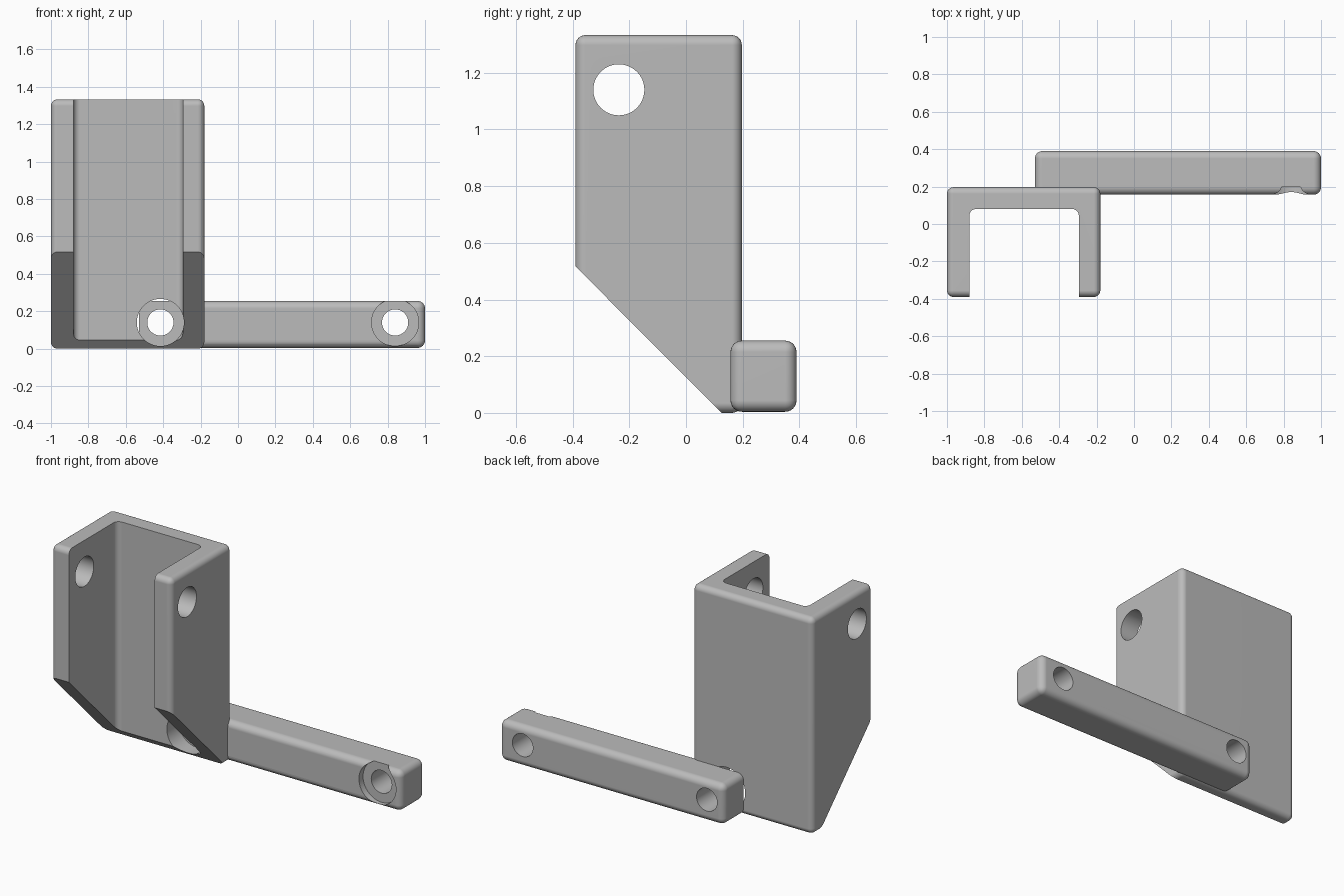
import bpy, bmesh
from math import radians
from mathutils import Matrix, Vector

if "Cube" in bpy.data.objects:
    bpy.data.objects.remove(bpy.data.objects["Cube"])

grey = bpy.data.materials.new("plain grey")
grey.use_nodes = True
colour = (0.5, 0.5, 0.5, 1)
grey.diffuse_color = colour
grey.node_tree.nodes["Principled BSDF"].inputs["Base Color"].default_value = colour


def add_object(name, bm):
    bmesh.ops.recalc_face_normals(bm, faces=bm.faces)
    mesh = bpy.data.meshes.new(name)
    bm.to_mesh(mesh)
    bm.free()
    mesh.materials.append(grey)
    obj = bpy.data.objects.new(name, mesh)
    bpy.context.collection.objects.link(obj)
    return obj


def box(name, low, high, radius, upright_only=False):
    """Box between two corners, with rounded edges."""
    low, high = Vector(low), Vector(high)
    bm = bmesh.new()
    bmesh.ops.create_cube(bm, size=1)
    for v in bm.verts:
        v.co = v.co * (high - low) + (low + high) / 2
    edges = [e for e in bm.edges if not upright_only
             or abs(e.verts[0].co.z - e.verts[1].co.z) > 0.01]
    bmesh.ops.bevel(bm, geom=edges, offset=radius, segments=6,
                    profile=0.5, affect='EDGES', clamp_overlap=True)
    return add_object(name, bm)


def rod(axis, centre, radius, length):
    """Cylinder cutter along the x or y axis."""
    turn = Matrix.Rotation(radians(90), 4, 'Y' if axis == 'x' else 'X')
    bm = bmesh.new()
    bmesh.ops.create_cone(bm, cap_ends=True, segments=64, radius1=radius,
                          radius2=radius, depth=length,
                          matrix=Matrix.Translation(centre) @ turn)
    return add_object("hole_cutter", bm)


def wedge(points, x0, x1):
    """Side profile of (y, z) points swept along x."""
    bm = bmesh.new()
    face = bm.faces.new([bm.verts.new((x0, y, z)) for y, z in points])
    swept = bmesh.ops.extrude_face_region(bm, geom=[face])["geom"]
    bmesh.ops.translate(bm, vec=(x1 - x0, 0, 0),
                        verts=[g for g in swept if isinstance(g, bmesh.types.BMVert)])
    return add_object("slope_cutter", bm)


def apply(obj, kind, **settings):
    mod = obj.modifiers.new(kind.lower(), kind)
    for key, value in settings.items():
        setattr(mod, key, value)
    bpy.ops.object.select_all(action='DESELECT')
    obj.select_set(True)
    bpy.context.view_layer.objects.active = obj
    bpy.ops.object.modifier_apply(modifier=mod.name)


def cut(obj, cutter):
    apply(obj, 'BOOLEAN', operation='DIFFERENCE', solver='EXACT', object=cutter)
    bpy.data.objects.remove(cutter)


def finish(obj):
    bpy.ops.object.select_all(action='DESELECT')
    obj.select_set(True)
    bpy.context.view_layer.objects.active = obj
    bpy.ops.object.shade_smooth_by_angle(angle=radians(30))
    apply(obj, 'WEIGHTED_NORMAL', keep_sharp=True)


# U-shaped bracket: channel, sloped foot, pin holes and screw access
bracket = box("channel_bracket", (-1, -0.39, 0), (-0.18, 0.197, 1.333), 0.035)
cut(bracket, box("channel_cutter", (-0.88, -0.8, -0.5), (-0.295, 0.08, 2), 0.035, True))
cut(bracket, wedge([(-0.39, 0.517), (0.225, -0.1), (-0.8, -0.1), (-0.8, 0.927)], -1.2, 0))
cut(bracket, rod('x', (-0.59, -0.237, 1.14), 0.09, 1.2))
cut(bracket, rod('y', (-0.415, 0, 0.14), 0.126, 1))
finish(bracket)

# Mounting bar with two counterbored holes
bar = box("mounting_bar", (-0.53, 0.157, 0.004), (1, 0.39, 0.255), 0.04)
for x in (-0.415, 0.84):
    cut(bar, rod('y', (x, -0.05, 0.14), 0.126, 0.494))
    cut(bar, rod('y', (x, 0.2, 0.14), 0.07, 1))
finish(bar)
